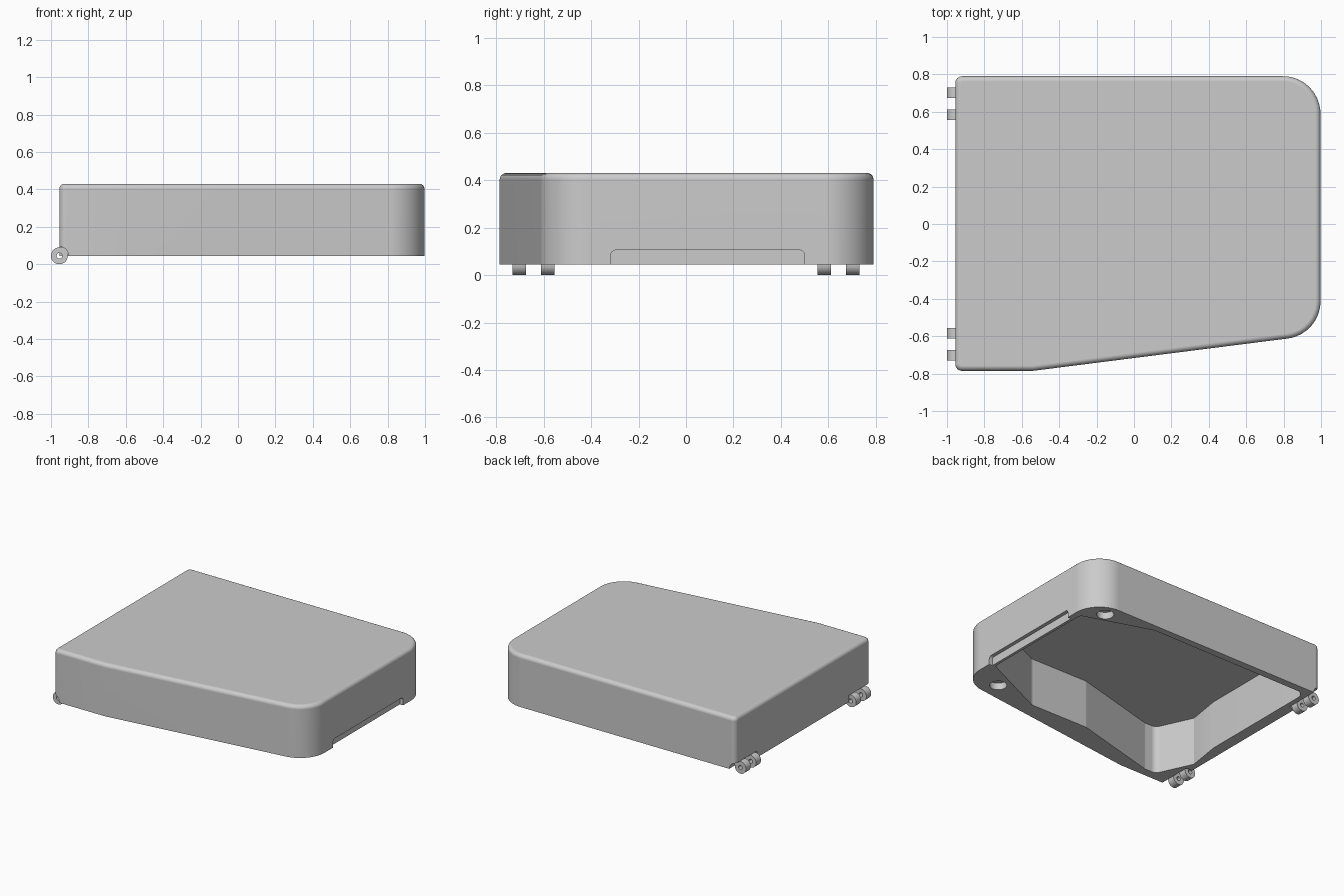
import bpy, bmesh, math
from mathutils import Vector

if "Cube" in bpy.data.objects:
    bpy.data.objects.remove(bpy.data.objects["Cube"], do_unlink=True)

grey = bpy.data.materials.new("plain grey")
grey.use_nodes = True
grey.diffuse_color = (0.6, 0.6, 0.6, 1)
grey.node_tree.nodes["Principled BSDF"].inputs["Base Color"].default_value = (0.6, 0.6, 0.6, 1)

BOTTOM, TOP, CEILING = 0.045, 0.43, 0.4
HINGE_X, HINGE_R = -0.955, 0.045


def rounded(corners, steps=10):
    """Polygon from (x, y, radius) corners with each corner filleted."""
    out = []
    for i, (x, y, r) in enumerate(corners):
        p = Vector((x, y))
        if r == 0:
            out.append(p)
            continue
        a = (Vector(corners[i - 1][:2]) - p).normalized()
        b = (Vector(corners[(i + 1) % len(corners)][:2]) - p).normalized()
        half = a.angle(b) / 2
        centre = p + (a + b).normalized() * (r / math.sin(half))
        reach = r / math.tan(half)
        start, end = p + a * reach - centre, p + b * reach - centre
        for k in range(steps + 1):
            out.append(centre + start.lerp(end, k / steps).normalized() * r)
    return out


def circle(x, y, r, start=0, end=360, steps=32):
    count = steps if end - start == 360 else steps + 1
    angles = [math.radians(start + (end - start) * k / steps) for k in range(count)]
    return [(x + r * math.cos(t), y + r * math.sin(t)) for t in angles]


def prism(name, points, axis, low, high, bevel=0):
    """Extrude a flat profile along an axis, optionally rounding its far rim."""
    place = {"x": lambda p, d: (d, p[0], p[1]),
             "y": lambda p, d: (p[0], d, p[1]),
             "z": lambda p, d: (p[0], p[1], d)}[axis]
    bm = bmesh.new()
    near = [bm.verts.new(place(p, low)) for p in points]
    far = [bm.verts.new(place(p, high)) for p in points]
    bm.faces.new(near)
    cap = bm.faces.new(far)
    for i in range(len(points)):
        bm.faces.new((near[i - 1], near[i], far[i], far[i - 1]))
    bmesh.ops.recalc_face_normals(bm, faces=bm.faces)
    if bevel:
        bmesh.ops.bevel(bm, geom=list(cap.edges), offset=bevel, segments=5,
                        profile=0.5, affect="EDGES")
    mesh = bpy.data.meshes.new(name)
    bm.to_mesh(mesh)
    bm.free()
    mesh.materials.append(grey)
    obj = bpy.data.objects.new(name, mesh)
    bpy.context.collection.objects.link(obj)
    return obj


def select(obj):
    bpy.ops.object.select_all(action="DESELECT")
    obj.select_set(True)
    bpy.context.view_layer.objects.active = obj


def cut(obj, cutter):
    cutter.hide_render = True
    mod = obj.modifiers.new("cut", "BOOLEAN")
    mod.operation, mod.solver, mod.object = "DIFFERENCE", "EXACT", cutter
    select(obj)
    bpy.ops.object.modifier_apply(modifier=mod.name)
    bpy.data.objects.remove(cutter, do_unlink=True)


# Lid shell with a tapered front side and rounded upper rim
outline = rounded([(-0.955, 0.79, 0.035), (-0.955, -0.785, 0.035), (-0.54, -0.785, 0),
                   (0.997, -0.59, 0.2), (0.997, 0.79, 0.2)])
lid = prism("lid", outline, "z", BOTTOM, TOP, bevel=0.028)

# Hollow underside, stepping in around the magnets and hinges
hollow = rounded([(-0.87, 0.735, 0.06), (-0.87, -0.21, 0), (-0.91, -0.46, 0),
                  (-0.79, -0.72, 0.05), (-0.7, -0.72, 0.03), (-0.04, -0.545, 0.05),
                  (0.43, -0.55, 0.05), (0.95, -0.31, 0.03), (0.95, 0.57, 0.03),
                  (0.44, 0.74, 0.05)], steps=6)
cut(lid, prism("hollow_cutter", hollow, "z", -0.1, CEILING))

# Finger grip along the lower edge
grip = rounded([(-0.317, -0.1, 0), (0.5, -0.1, 0), (0.5, 0.105, 0.022), (-0.317, 0.105, 0.022)])
cut(lid, prism("grip_cutter", grip, "x", 0.97, 1.1))

# Magnet pockets in the rim
for x, y in ((0.83, 0.69), (0.77, -0.495)):
    cut(lid, prism("magnet_cutter", circle(x, y, 0.058), "z", -0.1, BOTTOM + 0.05))

# Clearance for the hinges at both ends
for low, high in ((-0.85, -0.535), (0.535, 0.85)):
    cut(lid, prism("hinge_cutter", circle(HINGE_X, BOTTOM, HINGE_R + 0.004), "y", low, high))

# Hinge knuckles with pin holes
parts = [lid]
for side, end in ((-1, "front"), (1, "back")):
    for place, middle in (("outer", 0.702), ("inner", 0.583)):
        profile = circle(HINGE_X, BOTTOM, HINGE_R, 90, 360)
        profile += [(-0.905, 0.07), (-0.915, 0.09)]
        y = side * middle
        knuckle = prism(f"{end}_{place}_knuckle", profile, "y", y - 0.028, y + 0.028)
        cut(knuckle, prism("pin_cutter", circle(HINGE_X, BOTTOM, 0.015), "y", y - 0.1, y + 0.1))
        parts.append(knuckle)

# Smooth rounds, flat broad faces
for part in parts:
    select(part)
    bpy.ops.object.shade_smooth_by_angle(angle=math.radians(30))
    part.modifiers.new("flat faces", "WEIGHTED_NORMAL").keep_sharp = True
